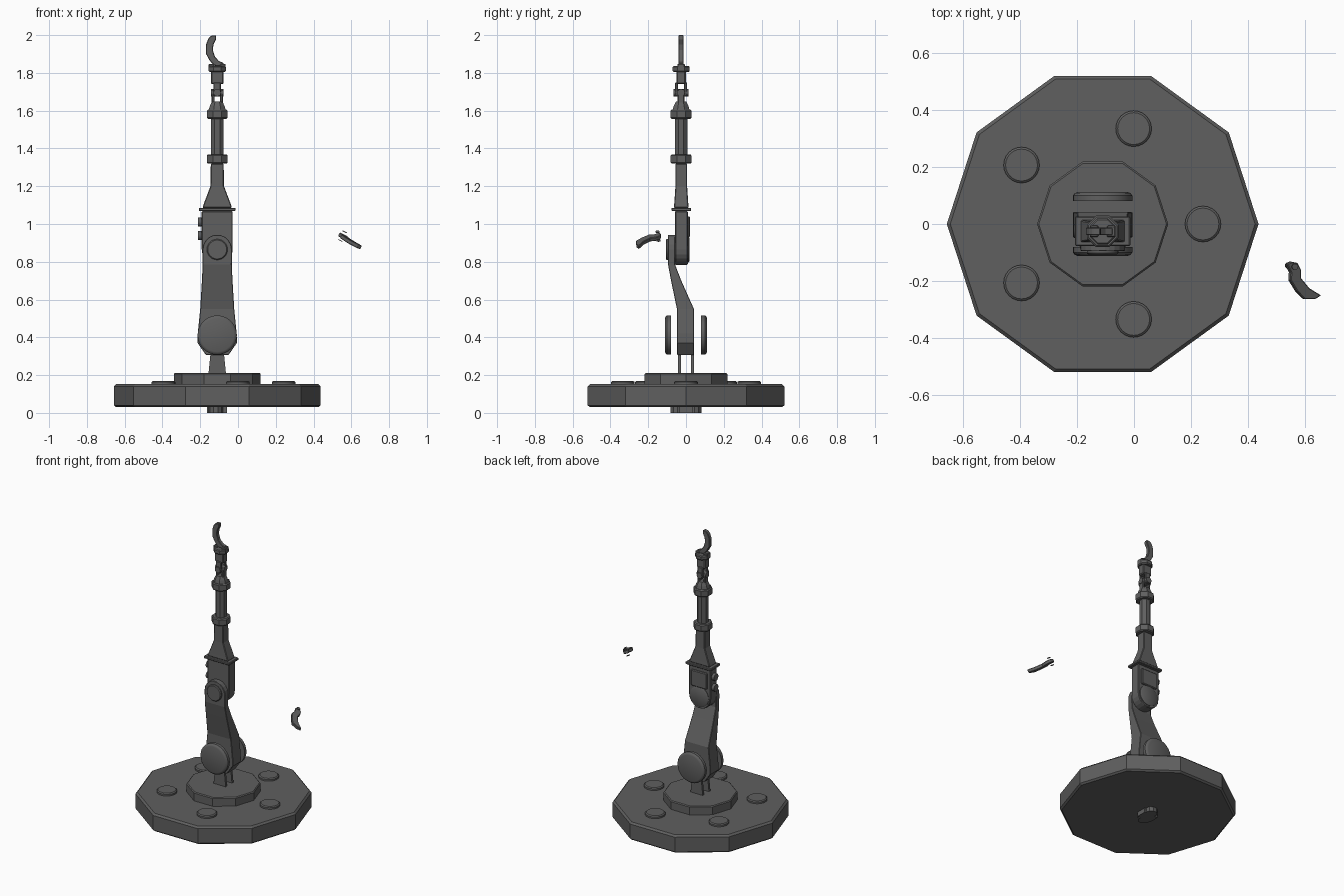
import bpy, bmesh, math
from mathutils import Vector

if "Cube" in bpy.data.objects:
    bpy.data.objects.remove(bpy.data.objects["Cube"])

CX, AY = -0.11, -0.026          # arm axis
metal = bpy.data.materials.new("dark_grey_metal")
metal.diffuse_color = (0.115, 0.115, 0.115, 1)
metal.use_nodes = True
metal.node_tree.nodes["Principled BSDF"].inputs["Base Color"].default_value = metal.diffuse_color


def finish(name, bm, bevel=0.0, smooth=False):
    bmesh.ops.recalc_face_normals(bm, faces=bm.faces)
    me = bpy.data.meshes.new(name)
    bm.to_mesh(me)
    bm.free()
    me.materials.append(metal)
    ob = bpy.data.objects.new(name, me)
    bpy.context.collection.objects.link(ob)
    if bevel:
        m = ob.modifiers.new("bevel", 'BEVEL')
        m.width, m.segments, m.limit_method = bevel, 2 if smooth else 1, 'ANGLE'
        m.angle_limit = math.radians(40)
    if smooth:
        bpy.context.view_layer.objects.active = ob
        ob.select_set(True)
        bpy.ops.object.shade_smooth_by_angle(angle=math.radians(35))
        ob.select_set(False)
    return ob


def loft(name, rings, bevel=0.0, smooth=False):
    """Skin closed rings of equal length and cap both ends."""
    bm = bmesh.new()
    vs = [[bm.verts.new(p) for p in r] for r in rings]
    n = len(vs[0])
    for a, b in zip(vs, vs[1:]):
        for i in range(n):
            bm.faces.new((a[i], a[(i + 1) % n], b[(i + 1) % n], b[i]))
    bm.faces.new(vs[0])
    bm.faces.new(vs[-1])
    return finish(name, bm, bevel, smooth)


def box_loft(name, rows, bevel=0.0):
    """Rows of (z, half width, front y, back y)."""
    return loft(name, [[(CX - w, a, z), (CX + w, a, z), (CX + w, b, z), (CX - w, b, z)]
                       for z, w, a, b in rows], bevel)


def box(name, x0, x1, y0, y1, z0, z1, bevel=0.0):
    return loft(name, [[(x0, y0, z), (x1, y0, z), (x1, y1, z), (x0, y1, z)] for z in (z0, z1)], bevel)


def turned(name, cx, cy, rows, n, turn=0.0, smooth=False, bevel=0.0):
    """Upright turned part from rows of (z, radius)."""
    return loft(name, [[(cx + r * math.cos(turn + math.tau * i / n),
                         cy + r * math.sin(turn + math.tau * i / n), z) for i in range(n)]
                       for z, r in rows], bevel, smooth)


def disc_y(name, z, rows, n=32, x=CX):
    """Disc facing along y from rows of (y, radius)."""
    return loft(name, [[(x + r * math.cos(math.tau * i / n), y, z + r * math.sin(math.tau * i / n))
                        for i in range(n)] for y, r in rows], 0, True)


def disc_x(name, y, z, x0, x1, r, n=12):
    return loft(name, [[(x, y + r * math.cos(math.tau * i / n), z + r * math.sin(math.tau * i / n))
                        for i in range(n)] for x in (x0, x1)], 0, True)


# Base: ten-sided plates, bolts and underside key
turned("base_plate", CX, 0, [(0.03, 0.535), (0.04, 0.547), (0.14, 0.547), (0.152, 0.535)], 10)
turned("turntable", CX, 0, [(0.152, 0.23), (0.205, 0.23), (0.211, 0.224)], 10)
for k in range(5):
    a = math.tau * k / 5
    turned(f"base_bolt_{k + 1}", CX + 0.352 * math.cos(a), 0.352 * math.sin(a),
           [(0.15, 0.063), (0.163, 0.063), (0.169, 0.056)], 24, smooth=True)
box("base_key", CX - 0.053, CX + 0.053, -0.035, 0.035, 0, 0.03)
for s in (-1, 1):
    turned(f"base_key_end_{s}", CX + 0.008 * s, 0.045 * s, [(0, 0.038), (0.03, 0.038)], 10)

# Shoulder: two tapered struts, side caps
for s in (-1, 1):
    box_loft(f"shoulder_strut_{s}", [(0.2, 0.047, s * 0.034 - 0.008, s * 0.034 + 0.008),
                                     (0.42, 0.025, s * 0.034 - 0.008, s * 0.034 + 0.008)])
    disc_y(f"shoulder_cap_{s}", 0.412,
           [(s * 0.08, 0.104), (s * 0.1, 0.104), (s * 0.108, 0.098), (s * 0.112, 0.088)])

# Lower arm: cranked link with a rounded head
head = [(0.865 + 0.078 * math.sin(t), 0.078 * math.cos(t), -0.095, -0.058)
        for t in (math.radians(d) for d in (0, 20, 40, 58, 74, 84))]
box_loft("lower_arm", [(0.307, 0.06, -0.048, 0.042), (0.37, 0.104, -0.048, 0.042),
                       (0.42, 0.103, -0.048, 0.042), (0.55, 0.09, -0.048, 0.042),
                       (0.70, 0.081, -0.079, -0.025), (0.785, 0.077, -0.095, -0.058)] + head, 0.004)
disc_y("elbow_cap_front", 0.865, [(-0.09, 0.055), (-0.102, 0.055), (-0.107, 0.05)], 24)

# Upper arm: rounded housing, back panel, pivot, side knobs
foot = [(0.865 - 0.082 * math.sin(t), 0.082 * math.cos(t), -0.058, 0.010)
        for t in (math.radians(d) for d in (82, 68, 52, 35, 18, 0))]
box_loft("upper_housing", foot + [(1.068, 0.082, -0.058, 0.010)], 0.004)
box("housing_back_panel", CX - 0.06, CX + 0.06, 0.0, 0.021, 0.93, 1.04, 0.005)
disc_y("elbow_cap_back", 0.865, [(0.0, 0.07), (0.013, 0.07), (0.019, 0.06)], 24)
for z in (0.938, 1.01):
    disc_x("side_knob", AY, z, CX - 0.101, CX - 0.075, 0.024)
box("housing_flange", CX - 0.097, CX + 0.097, -0.077, 0.027, 1.068, 1.086, 0.004)

# Forearm: tapered neck, collars and tube
box_loft("forearm_neck", [(1.086, 0.078, -0.064, 0.014), (1.11, 0.07, -0.062, 0.012),
                          (1.20, 0.036, -0.056, 0.006), (1.32, 0.034, -0.056, 0.006)], 0.004)
T8 = math.pi / 8
for i, z in enumerate((1.32, 1.557)):
    turned(f"forearm_collar_{i + 1}", CX, AY, [(z, 0.054), (z + 0.006, 0.06),
           (z + 0.042, 0.06), (z + 0.048, 0.054)], 8, T8)
turned("forearm_tube", CX, AY, [(1.36, 0.036), (1.56, 0.036)], 8, T8)
turned("wrist_cone", CX, AY, [(1.6, 0.05), (1.625, 0.042), (1.648, 0.03)], 8, T8)

# Wrist: fork, cross pin and hand block
for s in (-1, 1):
    box(f"wrist_fork_{s}", CX + s * 0.022 - 0.008, CX + s * 0.022 + 0.008,
        AY - 0.018, AY + 0.018, 1.635, 1.71, 0.004)
    box(f"hand_fork_{s}", CX - 0.02, CX + 0.02, AY + s * 0.024 - 0.008, AY + s * 0.024 + 0.008,
        1.675, 1.75, 0.004)
disc_x("wrist_pin", AY, 1.695, CX - 0.034, CX + 0.034, 0.02)
disc_y("wrist_cross_pin", 1.695, [(AY - 0.04, 0.02), (AY + 0.04, 0.02)], 12)
box("hand_stem", CX - 0.033, CX + 0.033, AY - 0.025, AY + 0.025, 1.74, 1.81, 0.006)
turned("hand_collar", CX, AY, [(1.805, 0.044), (1.811, 0.049), (1.83, 0.049), (1.836, 0.044)], 8, T8)
for s in (-1, 1):
    box(f"finger_lug_{s}", CX + s * 0.03 - 0.015, CX + s * 0.03 + 0.015,
        AY - 0.02, AY + 0.02, 1.825, 1.848, 0.004)

# Fixed finger: curved hook
hook = [(-0.08, 1.835), (-0.125, 1.838), (-0.15, 1.865), (-0.169, 1.9), (-0.169, 1.95),
        (-0.158, 1.98), (-0.145, 1.996), (-0.118, 2.0), (-0.116, 1.978), (-0.13, 1.95),
        (-0.133, 1.92), (-0.122, 1.885), (-0.1, 1.862), (-0.075, 1.852)]
loft("fixed_finger", [[(x, AY + d, z) for x, z in hook] for d in (-0.013, 0.013)], 0.003)

# Loose finger: same hook style lying on a slope, with two small hinge plates
claw = [(0.533, -0.14), (0.55, -0.132), (0.57, -0.136), (0.582, -0.16), (0.583, -0.19),
        (0.612, -0.225), (0.653, -0.25), (0.632, -0.263), (0.594, -0.263), (0.568, -0.235),
        (0.545, -0.197), (0.547, -0.17)]
tilt = Vector((0.45, -0.08, 0.88))


def slope(x, y):
    return Vector((x, y, 0.937 - 0.51 * (x - 0.55) + 0.1 * (y + 0.15)))


loft("loose_finger", [[slope(x, y) + tilt * d for x, y in claw] for d in (-0.011, 0.011)], 0.003)
for s in (-1, 1):
    c = slope(0.553, -0.148) + tilt * 0.026 * s
    loft(f"loose_finger_plate_{s}", [[c + tilt * d + Vector((0.011 * math.cos(a), 0.011 * math.sin(a),
         -0.0056 * math.cos(a))) for a in (math.tau * i / 10 for i in range(10))]
         for d in (-0.002, 0.002)])
